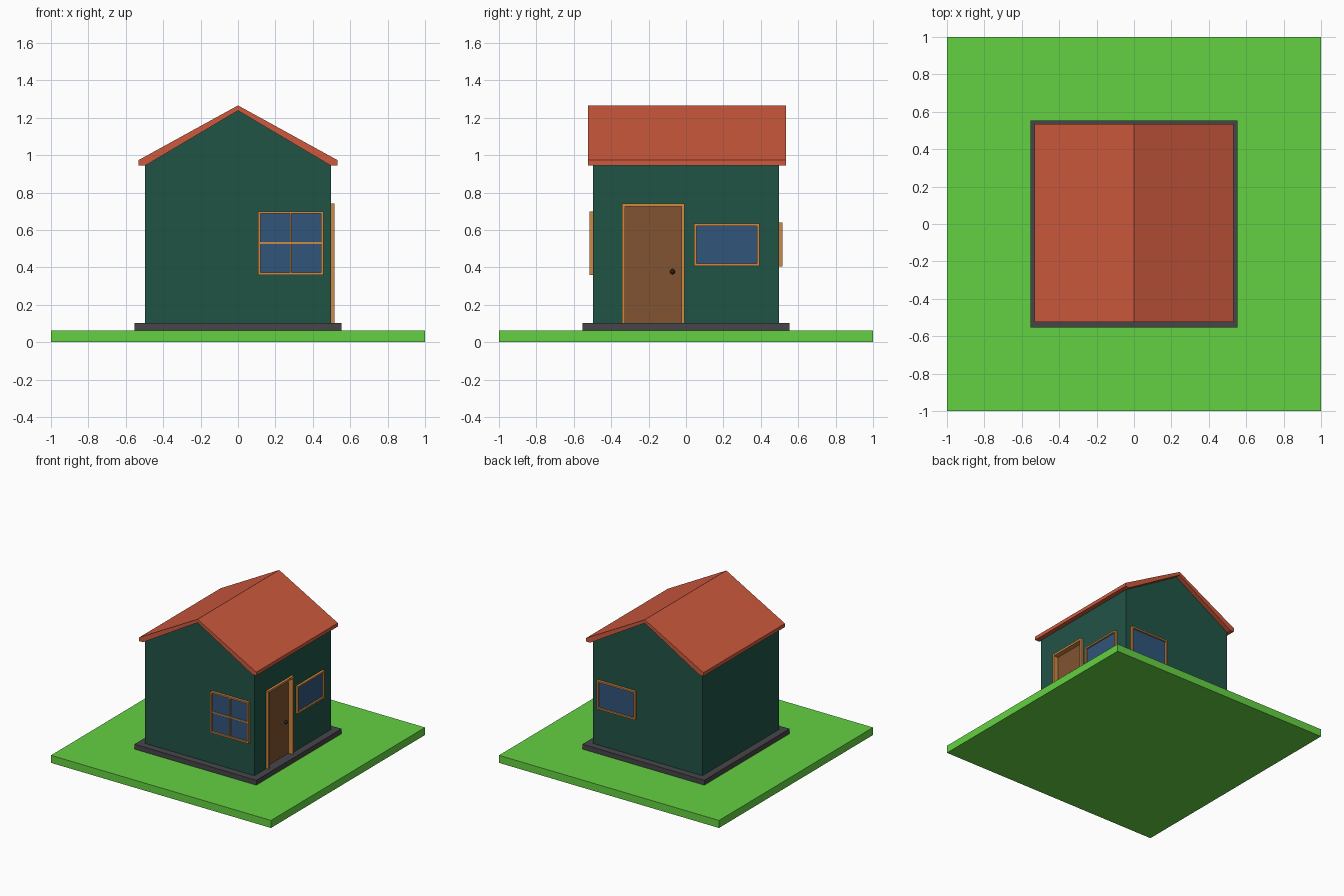
import bpy, bmesh
from mathutils import Matrix
from math import pi

if "Cube" in bpy.data.objects:
    bpy.data.objects.remove(bpy.data.objects["Cube"])


def mat(name, r, g, b):
    m = bpy.data.materials.new(name)
    m.diffuse_color = [(c / 255) ** 2.2 for c in (r, g, b)] + [1]
    m.use_nodes = True
    m.node_tree.nodes["Principled BSDF"].inputs["Base Color"].default_value = m.diffuse_color
    return m


GRASS = mat("grass", 100, 208, 68)
STONE = mat("stone", 72, 72, 75)
WALL = mat("wall_paint", 38, 84, 72)
TILE = mat("roof_tile", 204, 90, 64)
WOOD = mat("door_wood", 128, 84, 53)
TRIM = mat("trim_wood", 205, 135, 68)
GLASS = mat("glass", 52, 86, 122)
KNOB = mat("knob_metal", 50, 38, 30)


def finish(name, bm, m):
    bmesh.ops.recalc_face_normals(bm, faces=bm.faces)
    me = bpy.data.meshes.new(name)
    bm.to_mesh(me)
    bm.free()
    me.materials.append(m)
    ob = bpy.data.objects.new(name, me)
    bpy.context.collection.objects.link(ob)
    return ob


def add_box(bm, x0, x1, y0, y1, z0, z1):
    size = Matrix.Diagonal((x1 - x0, y1 - y0, z1 - z0, 1))
    pos = Matrix.Translation(((x0 + x1) / 2, (y0 + y1) / 2, (z0 + z1) / 2))
    bmesh.ops.create_cube(bm, size=1, matrix=pos @ size)


def boxes(name, m, *dims):
    bm = bmesh.new()
    for d in dims:
        add_box(bm, *d)
    return finish(name, bm, m)


def extrude_profile(name, m, pts, y0, y1):
    bm = bmesh.new()
    f = bm.faces.new([bm.verts.new((x, y0, z)) for x, z in pts])
    ext = bmesh.ops.extrude_face_region(bm, geom=[f])["geom"]
    verts = [v for v in ext if isinstance(v, bmesh.types.BMVert)]
    bmesh.ops.translate(bm, verts=verts, vec=(0, y1 - y0, 0))
    return finish(name, bm, m)


def frame_bars(u0, u1, z0, z1, t, d0, d1, sill=True):
    """Surround bars on the front (-y) wall, between depths d0 and d1."""
    bars = [(u0, u0 + t, -d1, -d0, z0, z1), (u1 - t, u1, -d1, -d0, z0, z1),
            (u0 + t, u1 - t, -d1, -d0, z1 - t, z1)]
    if sill:
        bars.append((u0 + t, u1 - t, -d1, -d0, z0, z0 + t))
    return bars


def window(name, u0, u1, z0, z1, turn, cross=False):
    t, uc, zc = 0.013, (u0 + u1) / 2, (z0 + z1) / 2
    bars = frame_bars(u0, u1, z0, z1, t, 0.48, 0.516)
    if cross:
        bars += [(uc - .005, uc + .005, -0.512, -0.48, z0 + t, z1 - t),
                 (u0 + t, u1 - t, -0.511, -0.48, zc - .005, zc + .005)]
    pane = (u0 + t / 2, u1 - t / 2, -0.503, -0.48, z0 + t / 2, z1 - t / 2)
    for ob in (boxes(name + "_frame", TRIM, *bars),
               boxes(name + "_glass", GLASS, pane)):
        ob.data.transform(Matrix.Rotation(turn, 4, 'Z'))


# Lawn and plinth
boxes("lawn", GRASS, (-1, 1, -1, 1, 0, 0.062))
boxes("plinth", STONE, (-.554, .554, -.554, .554, 0.062, 0.102))

# Gabled walls with a shallow door recess
W = 0.496
walls = extrude_profile("walls", WALL, [(-W, .102), (W, .102), (W, .946),
                                        (0, 1.238), (-W, .946)], -W, W)
cutter = boxes("door_cutter", WALL, (0.45, 0.6, -.335, -.015, 0.05, 0.735))
cutter.hide_render = True
cutter.hide_set(True)
cut = walls.modifiers.new("door_opening", 'BOOLEAN')
cut.operation = 'DIFFERENCE'
cut.solver = 'EXACT'
cut.object = cutter

# Roof shell with flat-bottomed eaves
E = 0.533
extrude_profile("roof", TILE, [(-E, .944), (-E, .973), (0, 1.266), (E, .973),
                               (E, .944), (W, .944), (0, 1.238), (-W, .944)],
                -0.524, 0.535)

# Door on the right wall
door_frame = boxes("door_frame", TRIM,
                   *frame_bars(-.342, -.008, .102, .742, .017, 0.45, 0.516, False))
door_frame.data.transform(Matrix.Rotation(pi / 2, 4, 'Z'))
boxes("door", WOOD, (0.45, 0.476, -.33, -.02, 0.102, 0.73))
bm = bmesh.new()
bmesh.ops.create_uvsphere(bm, u_segments=16, v_segments=10, radius=0.014,
                          matrix=Matrix.Translation((0.488, -.072, .377)))
for f in bm.faces:
    f.smooth = True
finish("door_knob", bm, KNOB)

# Windows: front, right and back
window("front_window", 0.107, 0.457, 0.36, 0.70, 0, cross=True)
window("right_window", 0.043, 0.393, 0.408, 0.634, pi / 2)
window("back_window", -0.452, -0.102, 0.405, 0.639, pi)
